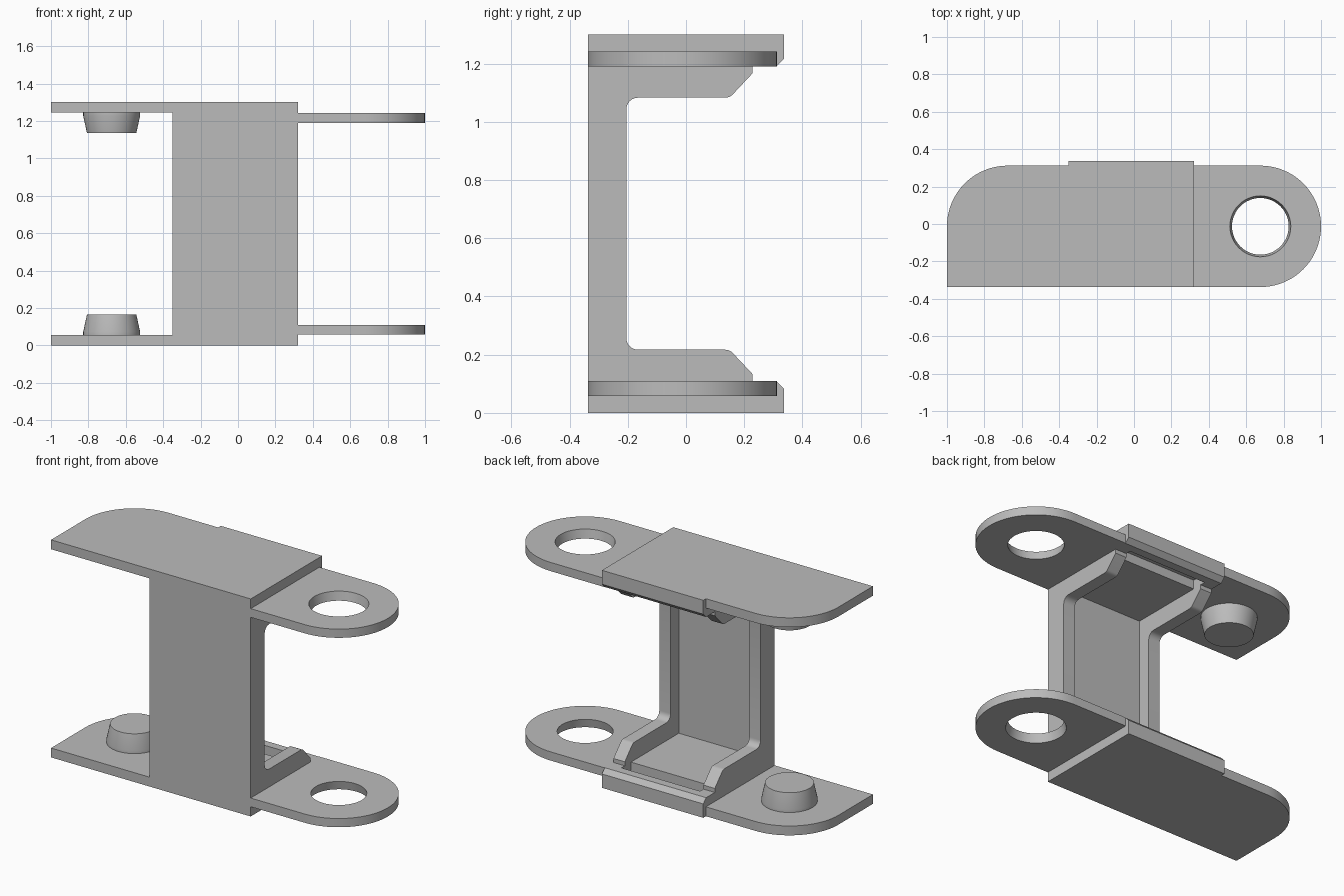
import bpy, bmesh
from math import sin, cos, pi, radians
from mathutils import Vector, Matrix

if "Cube" in bpy.data.objects:
    bpy.data.objects.remove(bpy.data.objects["Cube"], do_unlink=True)

MID = 0.65                 # mirror plane height
X0, X1, RIB = -0.35, 0.32, 0.075
FRONT, BACK, LIP = -0.337, 0.312, 0.337
PLATE, FLOOR = 0.056, 0.11
RAD = (BACK - FRONT) / 2
CY = (BACK + FRONT) / 2

grey = bpy.data.materials.new("plain grey")
grey.use_nodes = True
grey.diffuse_color = (0.5, 0.5, 0.5, 1)
grey.node_tree.nodes["Principled BSDF"].inputs["Base Color"].default_value = (0.5, 0.5, 0.5, 1)


def arc(cx, cy, r, start, end, steps):
    """Points along an arc, angles in degrees."""
    angles = [radians(start + (end - start) * i / steps) for i in range(steps + 1)]
    return [(cx + r * cos(a), cy + r * sin(a)) for a in angles]


def finish(name, bm):
    """Make the object, open its seam and mirror it to the upper half."""
    seam = [f for f in bm.faces if all(abs(v.co.z - MID) < 1e-5 for v in f.verts)]
    bmesh.ops.recalc_face_normals(bm, faces=bm.faces)
    bmesh.ops.delete(bm, geom=seam, context='FACES_ONLY')
    bm.transform(Matrix.Translation((0, 0, -MID)))
    mesh = bpy.data.meshes.new(name)
    bm.to_mesh(mesh)
    bm.free()
    mesh.materials.append(grey)
    ob = bpy.data.objects.new(name, mesh)
    ob.location.z = MID
    bpy.context.collection.objects.link(ob)
    bpy.ops.object.select_all(action='DESELECT')
    ob.select_set(True)
    bpy.context.view_layer.objects.active = ob
    bpy.ops.object.shade_smooth_by_angle(angle=radians(30))
    mirror = ob.modifiers.new("upper half", 'MIRROR')
    mirror.use_axis = (False, False, True)
    return ob


def prism(loops, lo, hi, axis):
    """Extrude outlines (holes allowed) along x or z."""
    bm = bmesh.new()
    edges = []
    for loop in loops:
        verts = [bm.verts.new((lo, a, b) if axis == 'x' else (a, b, lo)) for a, b in loop]
        edges += [bm.edges.new((verts[i - 1], verts[i])) for i in range(len(verts))]
    if len(loops) > 1:
        bmesh.ops.triangle_fill(bm, edges=edges, use_beauty=True)
    else:
        bm.faces.new(verts)
    out = bmesh.ops.extrude_face_region(bm, geom=bm.faces[:])
    step = Vector((hi - lo, 0, 0) if axis == 'x' else (0, 0, hi - lo))
    bmesh.ops.translate(bm, vec=step, verts=[g for g in out["geom"] if isinstance(g, bmesh.types.BMVert)])
    return bm


# Side ribs: bracket-shaped section with filleted corner and sloped end
lip_end = [(BACK - 0.002, FLOOR), (LIP, 0.083), (LIP, 0)]
rib = [(FRONT, 0), (FRONT, MID), (-0.205, MID)]
rib += arc(-0.165, 0.257, 0.04, 180, 270, 6)
rib += arc(0.135, 0.182, 0.035, 90, 45, 4)
rib += [(0.228, 0.134), (0.228, FLOOR)] + lip_end
finish("left_rib", prism([rib], X1 - RIB, X1, 'x'))
finish("right_rib", prism([rib], X0, X0 + RIB, 'x'))

# Wall and floor between the ribs, with a slot behind the lip
web = [(FRONT, 0), (FRONT, MID), (-0.282, MID), (-0.282, FLOOR),
       (0.17, FLOOR), (0.17, PLATE), (0.26, PLATE), (0.26, FLOOR)] + lip_end
finish("wall_and_floor", prism([web], X0 + RIB, X1 - RIB, 'x'))

# Peg plates with one rounded corner
plate = [(X0, FRONT), (X0, BACK)] + arc(RAD - 1, CY, RAD, 90, 180, 20) + [(-1, FRONT)]
finish("peg_plate", prism([plate], 0, PLATE, 'z'))

# Rounded tabs with tapered holes
hx = 1 - RAD
tab = [(X1, FRONT)] + arc(hx, CY, RAD, -90, 90, 40) + [(X1, BACK)]
hole = arc(hx, CY, 0.163, 0, 360, 48)[:-1]
bm = prism([tab, hole], PLATE + 0.002, FLOOR, 'z')
centre = Vector((hx, CY, FLOOR))
for v in bm.verts:
    if (v.co - centre).length < 0.17 and v.co.z > FLOOR - 0.001:
        v.co = centre + (v.co - centre) * 0.93
finish("hole_tab", bm)

# Tapered pegs
bm = bmesh.new()
outline = [(0, PLATE), (0.152, PLATE), (0.152, 0.073), (0.132, 0.165), (0, 0.165)]
verts = [bm.verts.new((RAD - 1 + r, CY, z)) for r, z in outline]
edges = [bm.edges.new(pair) for pair in zip(verts, verts[1:])]
bmesh.ops.spin(bm, geom=verts + edges, cent=(RAD - 1, CY, 0), axis=(0, 0, 1),
               angle=2 * pi, steps=48)
bmesh.ops.remove_doubles(bm, verts=bm.verts, dist=1e-5)
finish("peg", bm)
